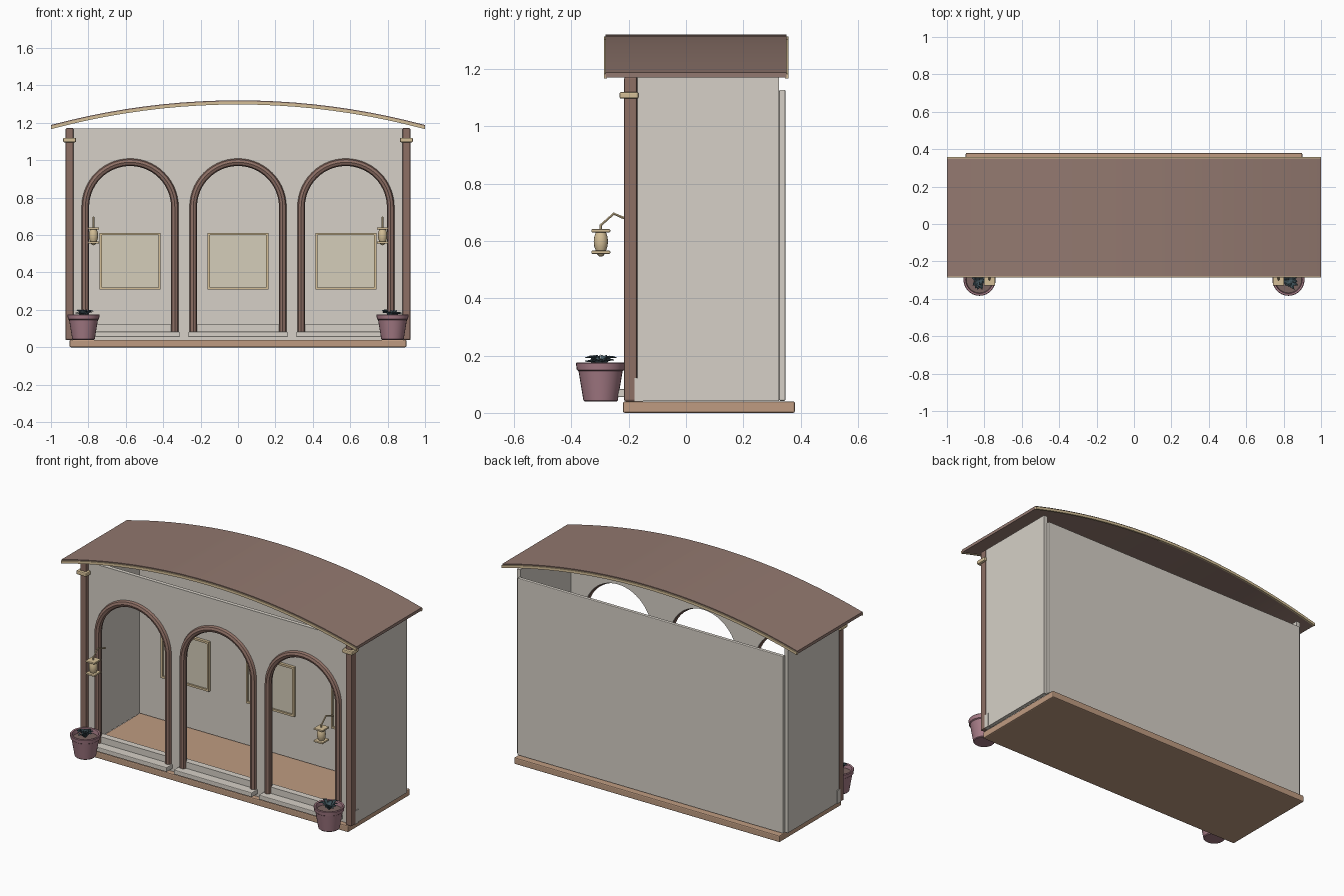
import bpy, bmesh, math, random
from mathutils import Vector, Matrix

cube = bpy.data.objects.get("Cube")
if cube:
    bpy.data.objects.remove(cube, do_unlink=True)
random.seed(4)


def material(name, rgb):
    m = bpy.data.materials.new(name)
    m.use_nodes = True
    m.diffuse_color = (*rgb, 1)
    m.node_tree.nodes["Principled BSDF"].inputs["Base Color"].default_value = (*rgb, 1)
    return m


PLASTER = material("plaster", (0.67, 0.63, 0.57))
ROOF = material("roof_brown", (0.29, 0.19, 0.16))
WOOD = material("dark_wood", (0.27, 0.16, 0.13))
FLOOR = material("floor_tan", (0.52, 0.33, 0.22))
TRIM = material("pale_trim", (0.66, 0.52, 0.31))
PANEL = material("panel_cream", (0.66, 0.61, 0.49))
CLAY = material("clay_pink", (0.38, 0.20, 0.24))
SOIL = material("soil", (0.20, 0.13, 0.12))
LEAF = material("leaf", (0.06, 0.10, 0.12))


def add(name, data, mat):
    ob = bpy.data.objects.new(name, data)
    bpy.context.collection.objects.link(ob)
    data.materials.append(mat)
    return ob


def from_bmesh(name, bm, mat):
    bmesh.ops.recalc_face_normals(bm, faces=bm.faces)
    me = bpy.data.meshes.new(name)
    bm.to_mesh(me)
    bm.free()
    return add(name, me, mat)


def activate(ob):
    bpy.ops.object.select_all(action="DESELECT")
    ob.select_set(True)
    bpy.context.view_layer.objects.active = ob


def smooth(ob):
    activate(ob)
    bpy.ops.object.shade_smooth_by_angle(angle=math.radians(35))
    return ob


def box(name, xs, ys, zs, mat, bevel=0.0):
    bm = bmesh.new()
    size = [b - a for a, b in (xs, ys, zs)]
    mid = [(a + b) / 2 for a, b in (xs, ys, zs)]
    bmesh.ops.create_cube(bm, size=1, matrix=Matrix.Translation(mid) @ Matrix.Diagonal((*size, 1)))
    if bevel:
        bmesh.ops.bevel(bm, geom=bm.edges[:], offset=bevel, segments=2, profile=0.5, affect="EDGES")
    return from_bmesh(name, bm, mat)


def lathe(name, profile, centre, mat, steps=28):
    bm = bmesh.new()
    verts = [bm.verts.new((r, 0, z)) for r, z in profile]
    edges = [bm.edges.new(pair) for pair in zip(verts, verts[1:])]
    bmesh.ops.spin(bm, geom=verts + edges, cent=(0, 0, 0), axis=(0, 0, 1),
                   angle=math.tau, steps=steps, use_duplicate=False)
    bmesh.ops.remove_doubles(bm, verts=bm.verts, dist=0.0002)
    ob = from_bmesh(name, bm, mat)
    ob.location = centre
    return smooth(ob)


def curve(name, loops, mat, closed, dims="3D", **settings):
    cu = bpy.data.curves.new(name, "CURVE")
    cu.dimensions = dims
    for key, value in settings.items():
        setattr(cu, key, value)
    for pts in loops:
        sp = cu.splines.new("POLY")
        sp.points.add(len(pts) - 1)
        for p, co in zip(sp.points, pts):
            p.co = (*co, 1)
        sp.use_cyclic_u = closed
    ob = add(name, cu, mat)
    if dims == "2D":
        ob.rotation_euler.x = math.pi / 2
    activate(ob)
    bpy.ops.object.convert(target="MESH")
    return smooth(bpy.context.object)


def arch(cx, radius, bottom, spring=0.75, steps=28):
    """Outline of a round-headed opening as (x, z) pairs."""
    head = [(cx + radius * math.cos(math.pi * i / steps),
             spring + radius * math.sin(math.pi * i / steps)) for i in range(steps + 1)]
    return [(cx + radius, bottom)] + head + [(cx - radius, bottom)]


def roof_band(name, low, high, ys, mat, steps=20):
    """Curved slab between two heights under the crown of the roof arc."""
    bm = bmesh.new()
    rise, radius = 0.132, (1 + 0.132 ** 2) / (2 * 0.132)
    half = math.asin(1 / radius)
    outline = []
    for depth, order in ((high, 1), (low, -1)):
        for i in range(steps + 1)[::order]:
            a = half * (2 * i / steps - 1)
            outline.append((math.sin(a) * radius, 1.32 - radius * (1 - math.cos(a)) - depth))
    face = bm.faces.new([bm.verts.new((x, ys[0], z)) for x, z in outline])
    ext = bmesh.ops.extrude_face_region(bm, geom=[face])
    moved = [g for g in ext["geom"] if isinstance(g, bmesh.types.BMVert)]
    bmesh.ops.translate(bm, verts=moved, vec=(0, ys[1] - ys[0], 0))
    return smooth(from_bmesh(name, bm, mat))


# Base and walls
BAYS = {"right": -0.577, "middle": 0.0, "left": 0.577}
box("base_slab", (-0.9, 0.9), (-0.22, 0.38), (0, 0.04), FLOOR, 0.006)
box("back_wall", (-0.9, 0.9), (0.325, 0.347), (0.042, 1.127), PLASTER, 0.004)
box("front_plinth", (-0.922, 0.922), (-0.18, -0.15), (0.04, 0.122), PLASTER)
rect = [(-0.9, 0.04), (0.9, 0.04), (0.9, 1.17), (-0.9, 1.17)]
loops = [[(x, z, 0) for x, z in outline]
         for outline in [rect] + [arch(cx, 0.228, 0.122) for cx in BAYS.values()]]
front = curve("front_wall", loops, PLASTER, True, "2D", fill_mode="BOTH", extrude=0.012)
front.location.y = -0.178

# Each bay: arch moulding, step and framed panel
for side, cx in BAYS.items():
    path = [(x, -0.19, z) for x, z in arch(cx, 0.239, 0.08)]
    curve(f"arch_moulding_{side}", [path], WOOD, False, bevel_depth=0.02,
          bevel_resolution=2, use_fill_caps=True)
    box(f"step_{side}", (cx - 0.265, cx + 0.265), (-0.245, -0.17), (0.055, 0.083), PLASTER, 0.004)
    box(f"panel_{side}", (cx - 0.16, cx + 0.16), (0.318, 0.326), (0.31, 0.61), PANEL)
    for sign in (-1, 1):
        x, z = cx + sign * 0.157, 0.46 + sign * 0.146
        box(f"frame_upright_{side}", (x - 0.006, x + 0.006), (0.308, 0.326), (0.308, 0.612), TRIM)
        box(f"frame_rail_{side}", (cx - 0.163, cx + 0.163), (0.308, 0.326), (z - 0.006, z + 0.006), TRIM)

# Curved roof with edge trims
roof_band("roof", 0.018, 0, (-0.28, 0.35), ROOF)
roof_band("roof_trim_front", 0.022, 0.006, (-0.286, -0.276), TRIM)
roof_band("roof_trim_back", 0.022, 0.006, (0.346, 0.357), TRIM)


def plant(name, centre):
    bm = bmesh.new()
    for i in range(16):
        turn = Matrix.Rotation(i * 2.4 + random.uniform(-0.2, 0.2), 4, "Z")
        reach, lift = random.uniform(0.03, 0.062), random.uniform(0.012, 0.032)
        shape = [(0, 0, -0.02), (reach * 0.6, 0.011, lift), (reach, 0, lift * 0.8),
                 (reach * 0.6, -0.011, lift), (reach * 0.6, 0, lift - 0.005)]
        a, b, c, d, e = [bm.verts.new(turn @ Vector(p)) for p in shape]
        for tri in ((a, b, e), (b, c, e), (c, d, e), (d, a, e)):
            bm.faces.new(tri)
    ob = from_bmesh(name, bm, LEAF)
    ob.location = centre
    ob.modifiers.new("thickness", "SOLIDIFY").thickness = 0.003


# Mirrored parts: side walls, posts, lanterns and potted plants
POT = [(0, 0), (0.056, 0), (0.06, 0.004), (0.077, 0.106), (0.083, 0.11), (0.086, 0.132),
       (0.083, 0.136), (0.074, 0.134), (0.07, 0.108)]
BODY = [(0, 0.564), (0.017, 0.564), (0.023, 0.58), (0.025, 0.597), (0.023, 0.615), (0.017, 0.632), (0, 0.632)]
TIP = [(0, 0.545), (0.008, 0.547), (0.015, 0.556), (0, 0.556)]
for side, s in (("right", -1), ("left", 1)):
    def span(a, b):
        return tuple(sorted((s * a, s * b)))

    box(f"side_wall_{side}", span(0.895, 0.918), (-0.17, 0.325), (0.042, 1.17), PLASTER)
    box(f"post_{side}", span(0.88, 0.921), (-0.216, -0.171), (0.04, 1.172), WOOD, 0.006)
    box(f"post_collar_{side}", span(0.866, 0.935), (-0.232, -0.166), (1.096, 1.12), TRIM, 0.006)

    lx, ly = s * 0.773, -0.297
    for part, z in (("base", 0.555), ("cap", 0.63)):
        box(f"lantern_{part}_{side}", (lx - 0.03, lx + 0.03), (ly - 0.033, ly + 0.033),
            (z, z + 0.011), TRIM, 0.003)
    lathe(f"lantern_body_{side}", BODY, (lx, ly, 0), TRIM, 16)
    lathe(f"lantern_tip_{side}", TIP, (lx, ly, 0), TRIM, 12)
    arm = [(lx, -0.18, 0.668), (lx, -0.222, 0.682), (lx, -0.252, 0.695), (lx, ly, 0.655), (lx, ly, 0.635)]
    curve(f"lantern_arm_{side}", [arm], TRIM, False, bevel_depth=0.005,
          bevel_resolution=1, use_fill_caps=True)

    px, py = s * 0.826, -0.298
    lathe(f"pot_{side}", POT, (px, py, 0.04), CLAY)
    lathe(f"soil_{side}", [(0, 0.112), (0.072, 0.11)], (px, py, 0.04), SOIL)
    plant(f"plant_{side}", (px, py, 0.172))
